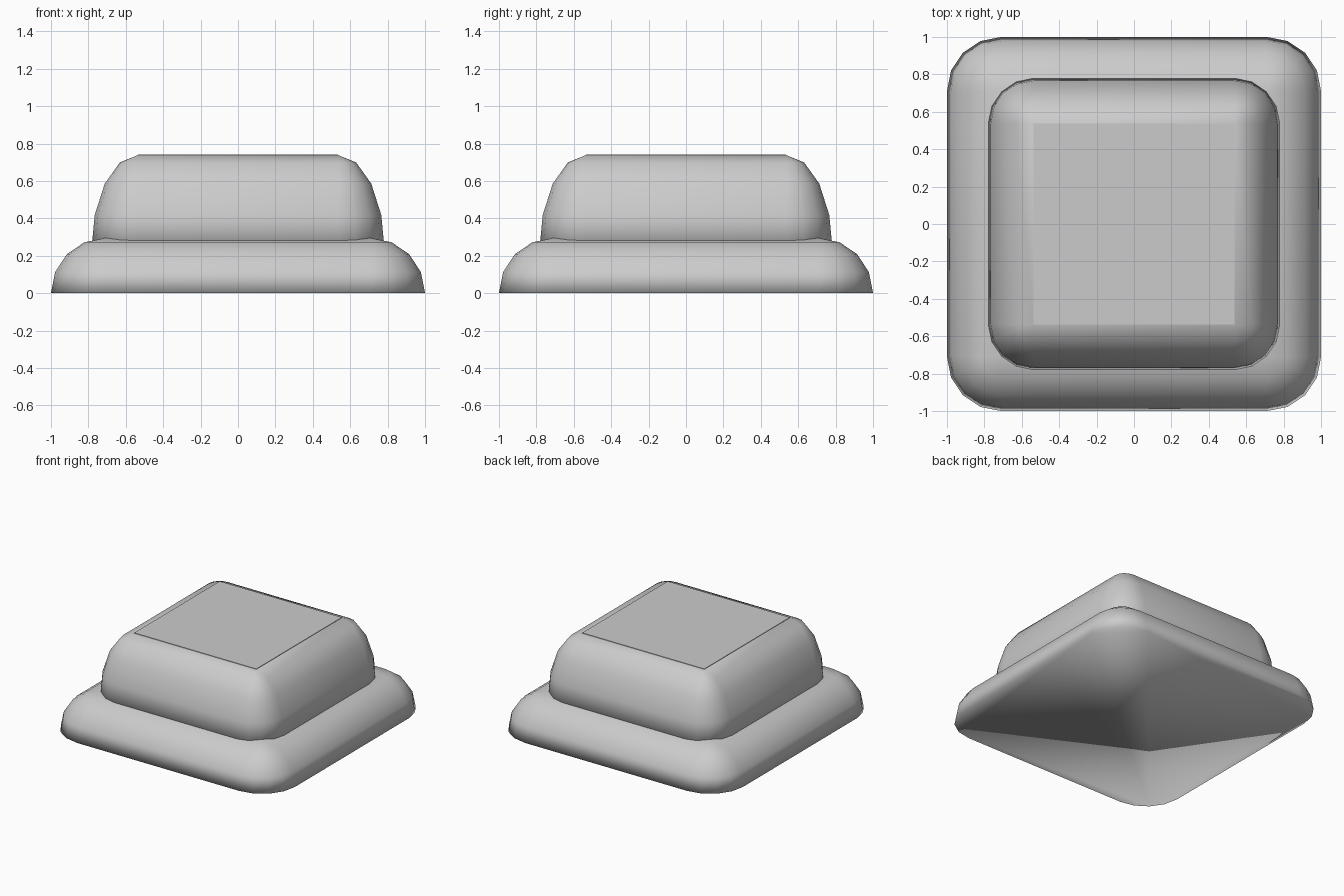
import bpy, bmesh
from math import cos, sin, pi

if "Cube" in bpy.data.objects:
    bpy.data.objects.remove(bpy.data.objects["Cube"])

SEGS = 4  # facets per rounded quarter turn


def rounded_tier(name, half, radius, z0, z1):
    """Solid rounded square cap: domed shoulder, level top, flat underside."""
    bm = bmesh.new()
    core = half - radius
    rings = []
    for i in range(SEGS + 1):
        phi = pi / 2 * i / SEGS
        r = radius * cos(phi) if i < SEGS else 0.0
        z = z0 + (z1 - z0) * sin(phi)
        ring = []
        for q, (sx, sy) in enumerate(((1, 1), (-1, 1), (-1, -1), (1, -1))):
            for k in range(SEGS + 1):
                a = pi / 2 * (q + k / SEGS)
                ring.append(bm.verts.new((sx * core + r * cos(a),
                                          sy * core + r * sin(a), z)))
        rings.append(ring)
    n = len(rings[0])
    for low, high in zip(rings, rings[1:]):
        for j in range(n):
            k = (j + 1) % n
            bm.faces.new((low[j], low[k], high[k], high[j]))
    # level top panel and underside
    bm.faces.new([rings[-1][q * (SEGS + 1)] for q in range(4)])
    bm.faces.new(rings[0][::-1])
    bmesh.ops.remove_doubles(bm, verts=bm.verts, dist=1e-5)
    bmesh.ops.recalc_face_normals(bm, faces=bm.faces)
    for f in bm.faces:
        f.smooth = True
    top = max(bm.faces, key=lambda f: f.calc_center_median().z)
    top.smooth = False
    mesh = bpy.data.meshes.new(name)
    bm.to_mesh(mesh)
    bm.free()
    obj = bpy.data.objects.new(name, mesh)
    bpy.context.collection.objects.link(obj)
    return obj


# wide lower step
rounded_tier("base_tier", 1.0, 0.29, 0.0, 0.295)
# narrower raised step
rounded_tier("upper_tier", 0.785, 0.248, 0.22, 0.738)

# thin flat panel on top
bpy.ops.mesh.primitive_cube_add(size=1, location=(0, 0, 0.738))
panel = bpy.context.object
panel.name = "top_panel"
panel.scale = (1.07, 1.07, 0.008)
